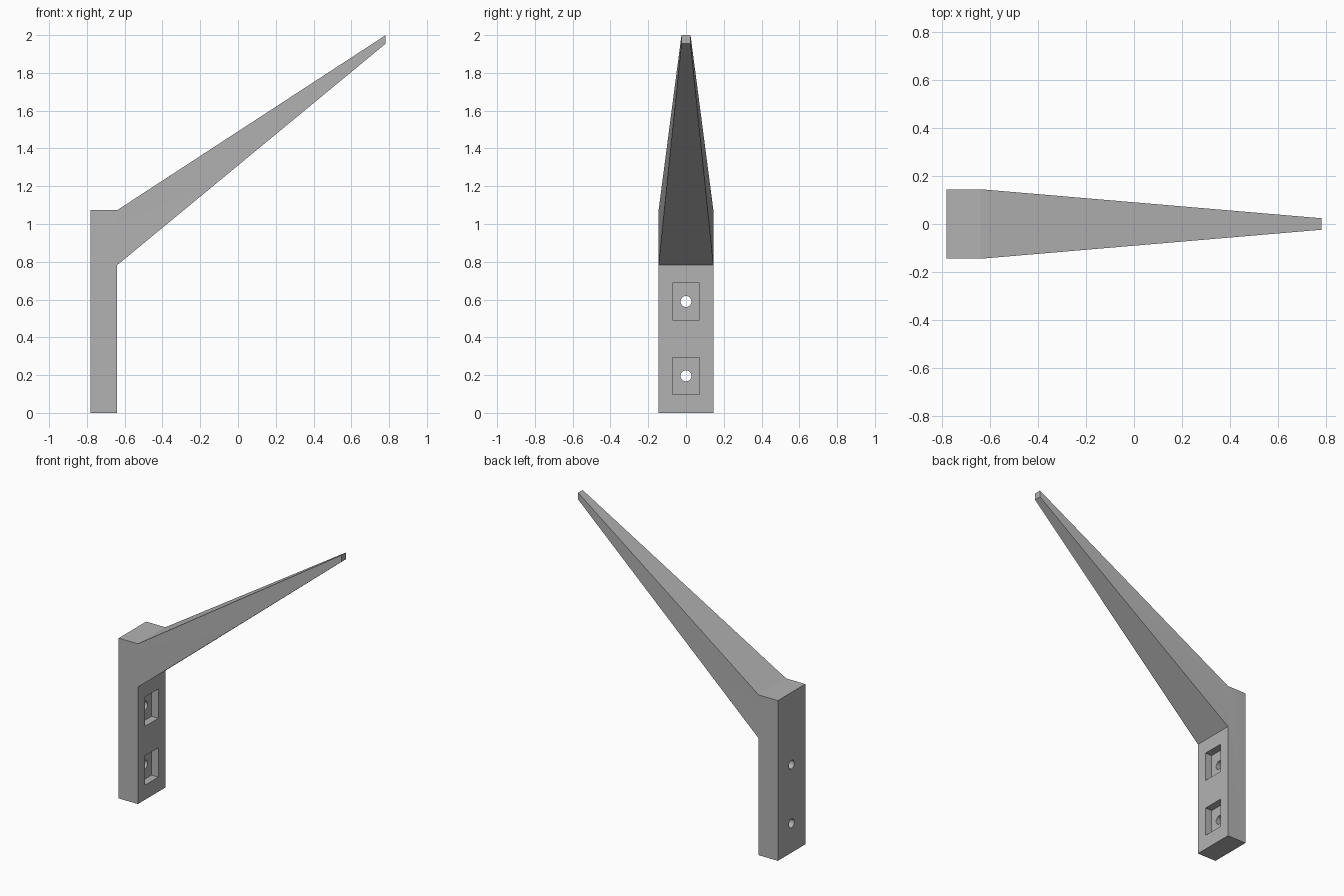
import bpy
import bmesh
import math

cube = bpy.data.objects.get("Cube")
if cube:
    bpy.data.objects.remove(cube, do_unlink=True)

# Single grey finish
grey = bpy.data.materials.new("plain grey")
grey.use_nodes = True
colour = (0.45, 0.45, 0.45, 1)
grey.diffuse_color = colour
grey.node_tree.nodes["Principled BSDF"].inputs["Base Color"].default_value = colour

BACK, FACE, TIP = -0.782, -0.64, 0.782
HALF = 0.145
POCKET_DEPTH = 0.05


def bracket_body():
    """Post and tapering arm as one solid, from a side profile."""
    profile = [(BACK, 0, HALF), (FACE, 0, HALF), (FACE, 0.782, HALF),
               (TIP, 1.955, 0.024), (TIP, 2, 0.024),
               (FACE, 1.073, HALF), (BACK, 1.073, HALF)]
    bm = bmesh.new()
    front = [bm.verts.new((x, -w, z)) for x, z, w in profile]
    back = [bm.verts.new((x, w, z)) for x, z, w in profile]
    for i in range(len(profile)):
        j = (i + 1) % len(profile)
        bm.faces.new((front[i], back[i], back[j], front[j]))
    # Sides: a post panel and an arm panel meeting at the bend
    for side in (front, back):
        bm.faces.new([side[i] for i in (0, 1, 2, 5, 6)])
        bm.faces.new([side[i] for i in (2, 3, 4, 5)])
    bmesh.ops.recalc_face_normals(bm, faces=bm.faces)
    mesh = bpy.data.meshes.new("wall_bracket")
    bm.to_mesh(mesh)
    bm.free()
    body = bpy.data.objects.new("wall_bracket", mesh)
    bpy.context.collection.objects.link(body)
    mesh.materials.append(grey)
    return body


def cut(body, cutter):
    """Subtract a cutter and discard it."""
    cutter.data.materials.append(grey)
    cutter.hide_render = True
    mod = body.modifiers.new("cut", "BOOLEAN")
    mod.operation = "DIFFERENCE"
    mod.solver = "EXACT"
    mod.object = cutter
    bpy.context.view_layer.objects.active = body
    bpy.ops.object.modifier_apply(modifier=mod.name)
    bpy.data.objects.remove(cutter, do_unlink=True)


bracket = bracket_body()

# Square bolt pockets with round through holes
for z in (0.196, 0.59):
    bpy.ops.mesh.primitive_cube_add(size=1, location=(FACE, 0, z))
    pocket = bpy.context.object
    pocket.name = "pocket_cutter"
    pocket.scale = (2 * POCKET_DEPTH, 0.144, 0.196)
    cut(bracket, pocket)
    bpy.ops.mesh.primitive_cylinder_add(vertices=32, radius=0.029, depth=0.4,
                                        location=(BACK, 0, z),
                                        rotation=(0, math.pi / 2, 0))
    hole = bpy.context.object
    hole.name = "bolt_hole_cutter"
    cut(bracket, hole)

# Flat panels, smooth hole walls
bpy.ops.object.select_all(action="DESELECT")
bracket.select_set(True)
bpy.context.view_layer.objects.active = bracket
bpy.ops.object.shade_smooth_by_angle(angle=math.radians(20))
